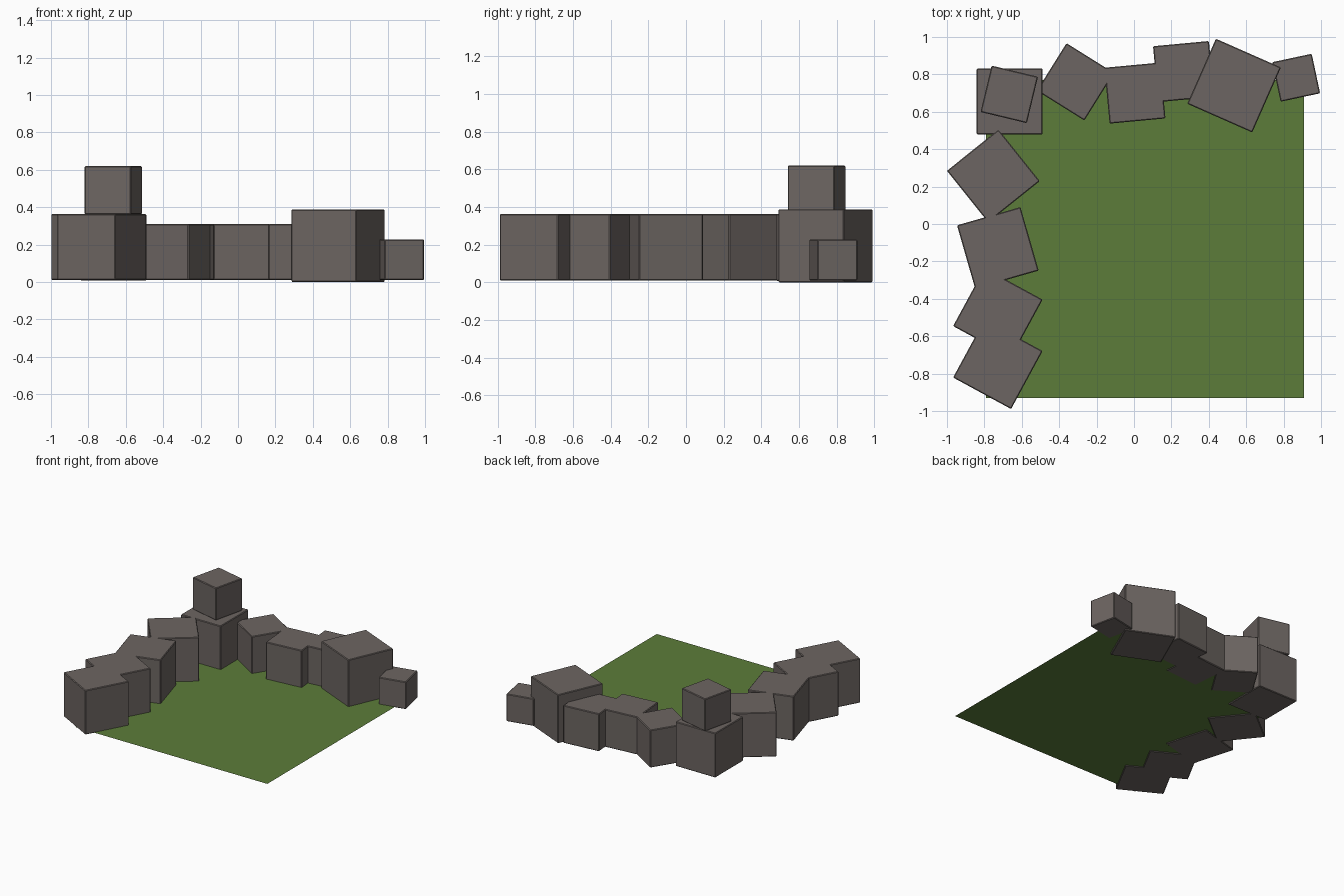
import bpy, bmesh, math

if "Cube" in bpy.data.objects:
    bpy.data.objects.remove(bpy.data.objects["Cube"])


def material(name, rgb):
    m = bpy.data.materials.new(name)
    m.diffuse_color = (*rgb, 1)
    m.use_nodes = True
    m.node_tree.nodes["Principled BSDF"].inputs["Base Color"].default_value = m.diffuse_color
    return m


stone = material("grey_stone", (0.152, 0.131, 0.122))
grass = material("grass_green", (0.107, 0.204, 0.042))


def finish(bm, name, mat):
    me = bpy.data.meshes.new(name)
    bm.to_mesh(me)
    bm.free()
    me.materials.append(mat)
    ob = bpy.data.objects.new(name, me)
    bpy.context.collection.objects.link(ob)
    return ob


def block(name, x, y, z0, z1, size, angle):
    """Turned stone cube with slightly worn edges."""
    bm = bmesh.new()
    bmesh.ops.create_cube(bm, size=1)
    bmesh.ops.scale(bm, vec=(size, size, z1 - z0), verts=bm.verts)
    bmesh.ops.bevel(bm, geom=bm.edges[:], offset=0.005, segments=1, affect='EDGES')
    ob = finish(bm, name, stone)
    ob.location = (x, y, (z0 + z1) / 2)
    ob.rotation_euler.z = math.radians(angle)


# grass sheet, just above the undersides of the stones
bm = bmesh.new()
bmesh.ops.create_grid(bm, x_segments=1, y_segments=1, size=0.85)
lawn = finish(bm, "grass_patch", grass)
lawn.location = (0.06, -0.08, 0.015)

# corner stack
block("corner_stone", -0.665, 0.655, 0.007, 0.362, 0.352, 0)
block("top_stone", -0.667, 0.693, 0.362, 0.62, 0.255, -13.5)

# left row of equal stones
left = [(-0.752, 0.257, 38.7), (-0.728, -0.128, 16),
        (-0.728, -0.475, -28.5), (-0.728, -0.75, -28.5)]
for i, (x, y, a) in enumerate(left):
    block(f"left_stone_{i + 1}", x, y, 0.01, 0.364, 0.353, a)

# back row of smaller stones
back = [(-0.313, 0.76, -32), (0.005, 0.70, 5.3), (0.265, 0.815, 5.3)]
for i, (x, y, a) in enumerate(back):
    block(f"back_stone_{i + 1}", x, y, 0.01, 0.31, 0.30, a)

# large and small stones at the end of the back row
block("large_stone", 0.535, 0.74, 0.0, 0.388, 0.38, -23.8)
block("end_stone", 0.867, 0.782, 0.01, 0.228, 0.216, 12)
